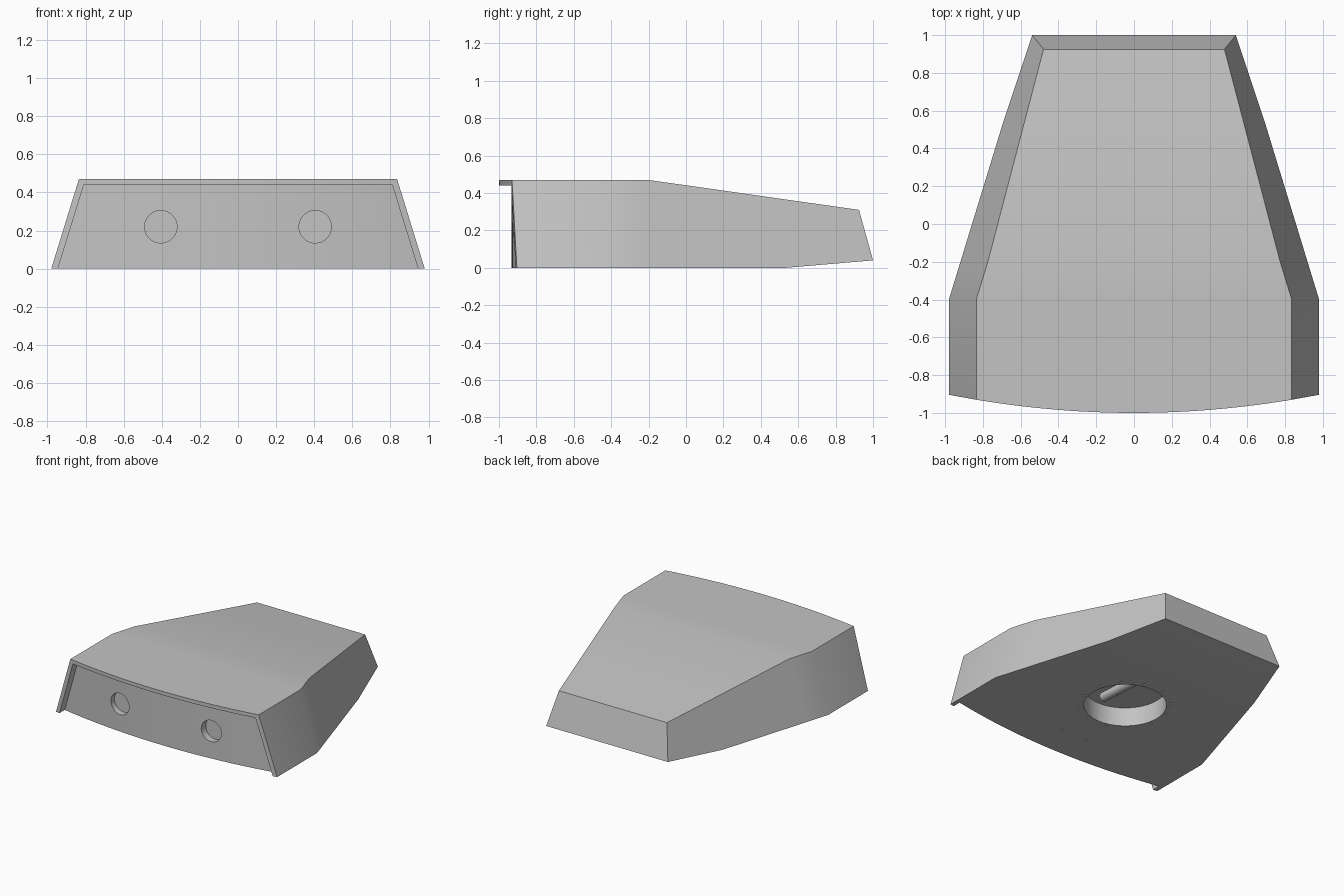
import bpy, bmesh, math
from mathutils import Vector

if "Cube" in bpy.data.objects:
    bpy.data.objects.remove(bpy.data.objects["Cube"], do_unlink=True)

grey = bpy.data.materials.new("mid grey")
grey.use_nodes = True
GREY = (0.55, 0.55, 0.55, 1)
grey.diffuse_color = GREY
grey.node_tree.nodes["Principled BSDF"].inputs["Base Color"].default_value = GREY

COLUMNS = 24
LEAN = 0.3085   # inward lean of the side walls per unit of height
BOW = 0.1       # bulge of the curved front


def add_object(name, bm):
    bmesh.ops.recalc_face_normals(bm, faces=bm.faces)
    mesh = bpy.data.meshes.new(name)
    bm.to_mesh(mesh)
    bm.free()
    mesh.materials.append(grey)
    ob = bpy.data.objects.new(name, mesh)
    bpy.context.collection.objects.link(ob)
    return ob


def loft(name, stations):
    """Each station: bottom (half width, y, z), top (half width, y, z), bow."""
    bm = bmesh.new()
    rings = []
    for bottom, top, bow in stations:
        ring = []
        for (half, y, z), sign in ((bottom, 1), (top, -1)):
            for i in range(COLUMNS + 1):
                x = sign * half * (2 * i / COLUMNS - 1)
                ring.append(bm.verts.new((x, y + bow * x * x, z)))
        rings.append(ring)
    count = len(rings[0])
    for a, b in zip(rings, rings[1:]):
        for i in range(count):
            j = (i + 1) % count
            bm.faces.new((a[i], a[j], b[j], b[i]))
    for ring in (rings[0], rings[-1]):
        for i in range(COLUMNS):
            bm.faces.new((ring[i], ring[i + 1], ring[-2 - i], ring[-1 - i]))
    return add_object(name, bm)


def cylinder(name, start, end, radius, sides):
    start, end = Vector(start), Vector(end)
    axis = end - start
    bm = bmesh.new()
    bmesh.ops.create_cone(bm, cap_ends=True, segments=sides,
                          radius1=radius, radius2=radius, depth=axis.length)
    turn = axis.to_track_quat('Z', 'Y').to_matrix().to_4x4()
    bmesh.ops.transform(bm, matrix=turn, verts=bm.verts)
    bmesh.ops.translate(bm, vec=(start + end) / 2, verts=bm.verts)
    return add_object(name, bm)


def cut(target, cutter):
    cutter.hide_render = True
    mod = target.modifiers.new("cut", 'BOOLEAN')
    mod.operation = 'DIFFERENCE'
    mod.solver = 'EXACT'
    mod.object = cutter
    bpy.context.view_layer.objects.active = target
    bpy.ops.object.modifier_apply(modifier=mod.name)
    bpy.data.objects.remove(cutter, do_unlink=True)


def base_half(y):
    return 0.98 - max(0, y + 0.4) * 0.306


def section(yb, zb, yt, zt, bow=0):
    return ((base_half(yb) - LEAN * zb, yb, zb),
            (base_half(yt) - LEAN * zt, yt, zt), bow)


# Tapered housing, from the curved front to the leaning back
housing = loft("housing", [
    section(-1, 0, -1, 0.47, BOW),
    section(-0.4, 0, -0.4, 0.47),
    section(-0.2, 0, -0.2, 0.47),
    section(0.53, 0, 0.53, 0.366),
    section(1, 0.04, 0.925, 0.31),
])

# Recessed front panel below the overhanging lip
cut(housing, loft("recess_cutter", [
    ((0.976, -1.3, -0.1), (0.809, -1.3, 0.44), 0),
    ((0.976, -0.933, -0.1), (0.809, -0.933, 0.44), BOW),
]))

# Two round sockets in the front panel
for side in (-1, 1):
    cut(housing, cylinder("socket_cutter", (side * 0.405, -1.2, 0.22),
                          (side * 0.405, -0.865, 0.22), 0.085, 48))

# Round well in the underside with its ring of screw holes
WELL_Y = -0.1
cut(housing, cylinder("well_cutter", (0, WELL_Y, -0.1), (0, WELL_Y, 0.15), 0.3, 48))
spots = [(0.33 * math.cos(a), WELL_Y + 0.33 * math.sin(a))
         for a in (math.radians(15 + 30 * i) for i in range(12))]
spots += [(-0.11, -0.67), (0.11, -0.67)]
for x, y in spots:
    cut(housing, cylinder("screw_cutter", (x, y, -0.05), (x, y, 0.03), 0.01, 10))

# Rod reaching into the well
rod = cylinder("well_rod", (0.08, -0.25, 0.105), (0.08, 0.25, 0.075), 0.036, 24)

# Soft shading over the shallow bends, crisp edges elsewhere
bpy.ops.object.select_all(action='DESELECT')
for ob in (housing, rod):
    ob.select_set(True)
bpy.context.view_layer.objects.active = housing
bpy.ops.object.shade_smooth_by_angle(angle=math.radians(30))
